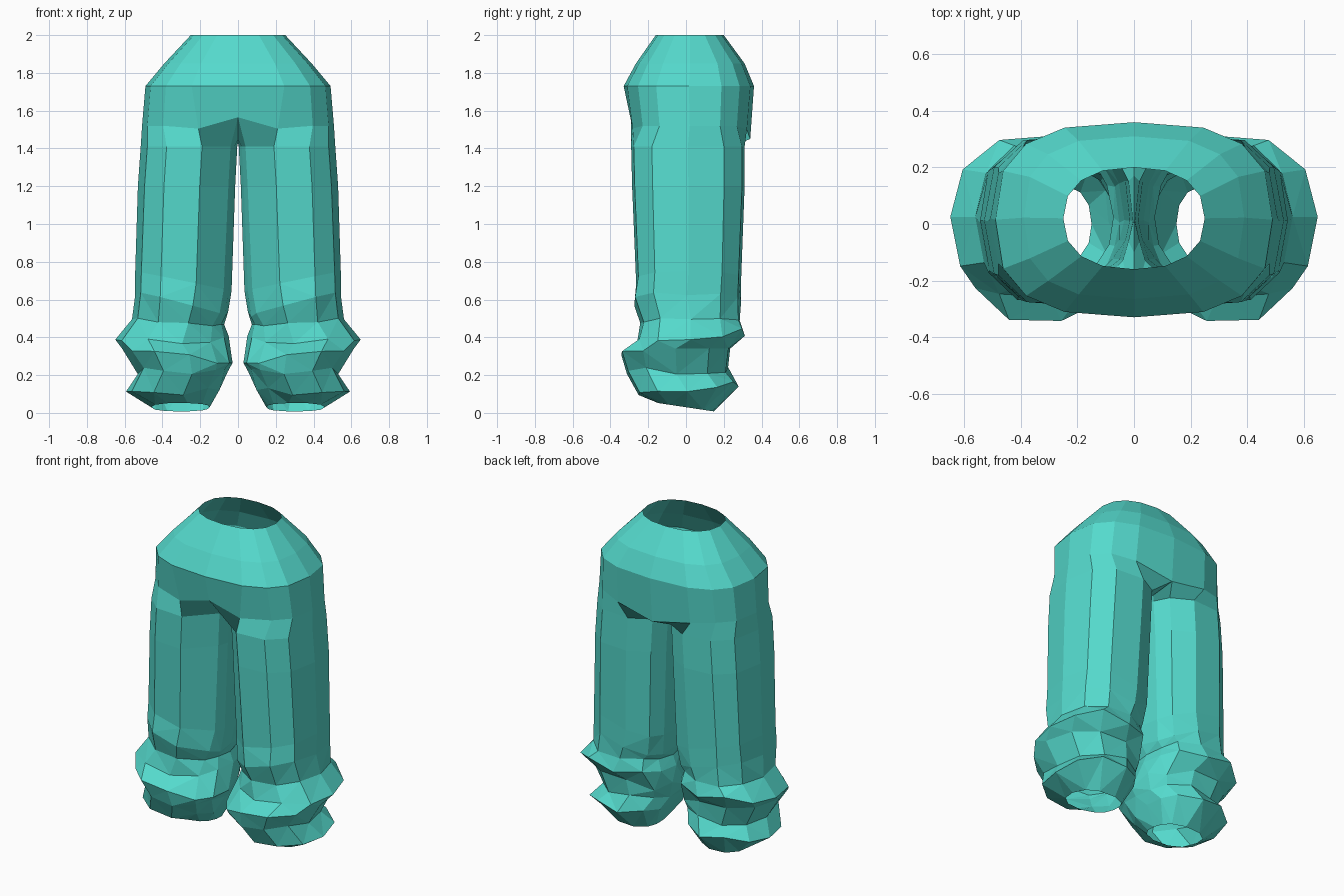
import bpy, bmesh, math, random

if "Cube" in bpy.data.objects:
    bpy.data.objects.remove(bpy.data.objects["Cube"])

random.seed(4)
N = 9  # points on the outer half of every ring; three more close the inner thigh


def spow(v, e):
    return math.copysign(abs(v) ** e, v)


# Fabric colour
teal = bpy.data.materials.new("turquoise cloth")
teal.diffuse_color = (0.09, 0.7, 0.61, 1)
teal.use_nodes = True
teal.node_tree.nodes["Principled BSDF"].inputs["Base Color"].default_value = teal.diffuse_color

bm = bmesh.new()


def hip_ring(z, xw, yf, yb, e=0.72):
    """Half ring from front centre, around the side, to back centre."""
    cy, ry = (yf + yb) / 2, (yb - yf) / 2
    pts = []
    for k in range(N):
        a = math.radians(-90 + 180 * k / (N - 1))
        x = 0 if k in (0, N - 1) else xw * spow(math.cos(a), e)
        pts.append(bm.verts.new((x, cy + ry * spow(math.sin(a), e), z)))
    return pts


def leg_ring(z, xi, xo, yf, yb, tx=0, ty=0, jit=0.0, e=0.85, fold=0.0):
    """Closed ring of a leg; tx and ty tilt it, jit crumples it,
    fold pulls the inner front corner back into a flat slanted face."""
    cx, rx, cy, ry = (xi + xo) / 2, (xo - xi) / 2, (yf + yb) / 2, (yb - yf) / 2
    angs = [-135 + 270 * k / (N - 1) for k in range(N)] + [157.5, 180, 202.5]
    pts = []
    for k, d in enumerate(angs):
        a = math.radians(d)
        x = rx * spow(math.cos(a), e)
        y = ry * spow(math.sin(a), e)
        if k == 0:
            x += (-rx * 0.86 - x) * fold
            y *= 1 - 0.4 * fold
        if k == N + 2:
            y *= 1 - 0.5 * fold
        s = 1 + jit * random.uniform(-0.6, 0.4)
        dz = jit * random.uniform(-0.4, 0.4)
        pts.append(bm.verts.new((cx + x * s, cy + y * s, z + tx * x + ty * y + dz)))
    return pts


def bridge(a, b, closed):
    n = len(a)
    for i in range(n if closed else n - 1):
        j = (i + 1) % n
        bm.faces.new((a[i], b[i], b[j], a[j]))


# Hips, from waist opening down to the bottom of the seat
hips = [hip_ring(*r) for r in (
    (2.00, 0.25, -0.16, 0.20, 0.85),
    (1.85, 0.39, -0.265, 0.31),
    (1.73, 0.49, -0.33, 0.36),
    (1.52, 0.508, -0.30, 0.34))]
for a, b in zip(hips, hips[1:]):
    bridge(a, b, False)
hem = hips[-1]
hem[0].co.z, hem[0].co.y = 1.565, -0.29    # raised belly arch
hem[1].co.z, hem[1].co.x = 1.505, 0.21
hem[N - 2].co.z = 1.50                     # drooping seat flap
hem[N - 1].co.z = 1.45

# Crotch seam closes the hip edge into a full leg loop
crotch = [bm.verts.new((0, y, z)) for y, z in ((0.17, 1.44), (0.02, 1.43), (-0.10, 1.45))]

# Leg with creased, puffed cuff: z, inner x, outer x, front y, back y, tilts, crumple
legs = [hem + crotch] + [leg_ring(*r) for r in (
    (1.41, 0.004, 0.515, -0.295, 0.315, 0, 0, 0, 0.8, 1),
    (1.20, 0.015, 0.53, -0.29, 0.315, 0, 0, 0, 0.8, 1),
    (0.70, 0.035, 0.545, -0.27, 0.297, 0.22, 0, 0.02, 0.8, 0.9),
    (0.575, 0.05, 0.55, -0.285, 0.295, 0.22, 0, 0.04, 0.85, 0.7),
    (0.49, 0.075, 0.565, -0.245, 0.295, 0.08, 0.02, 0.04, 0.9, 0.3),
    (0.40, 0.055, 0.66, -0.275, 0.325, 0, 0.10, 0.06, 0.95),
    (0.31, 0.03, 0.61, -0.355, 0.245, 0.08, 0.05, 0.06, 0.92),
    (0.225, 0.055, 0.535, -0.325, 0.225, 0, 0.02, 0.05, 0.92),
    (0.135, 0.085, 0.60, -0.265, 0.28, -0.06, 0.08, 0.06, 0.95),
    (0.03, 0.15, 0.46, -0.15, 0.15, 0, -0.15, 0))]
for a, b in zip(legs, legs[1:]):
    bridge(a, b, True)

# Split crumpled cuff quads into triangles for crisp folds
bmesh.ops.triangulate(bm, faces=[f for f in bm.faces if f.calc_center_median().z < 0.65],
                      quad_method='SHORT_EDGE')
bmesh.ops.recalc_face_normals(bm, faces=bm.faces)
probe = max(bm.faces, key=lambda f: f.calc_center_median().x)
if probe.normal.x < 0:
    bmesh.ops.reverse_faces(bm, faces=bm.faces)

mesh = bpy.data.meshes.new("trousers")
bm.to_mesh(mesh)
bm.free()
mesh.materials.append(teal)
trousers = bpy.data.objects.new("trousers", mesh)
bpy.context.collection.objects.link(trousers)

# Other half
mirror = trousers.modifiers.new("mirror", 'MIRROR')
mirror.use_clip = True
mirror.merge_threshold = 0.002
